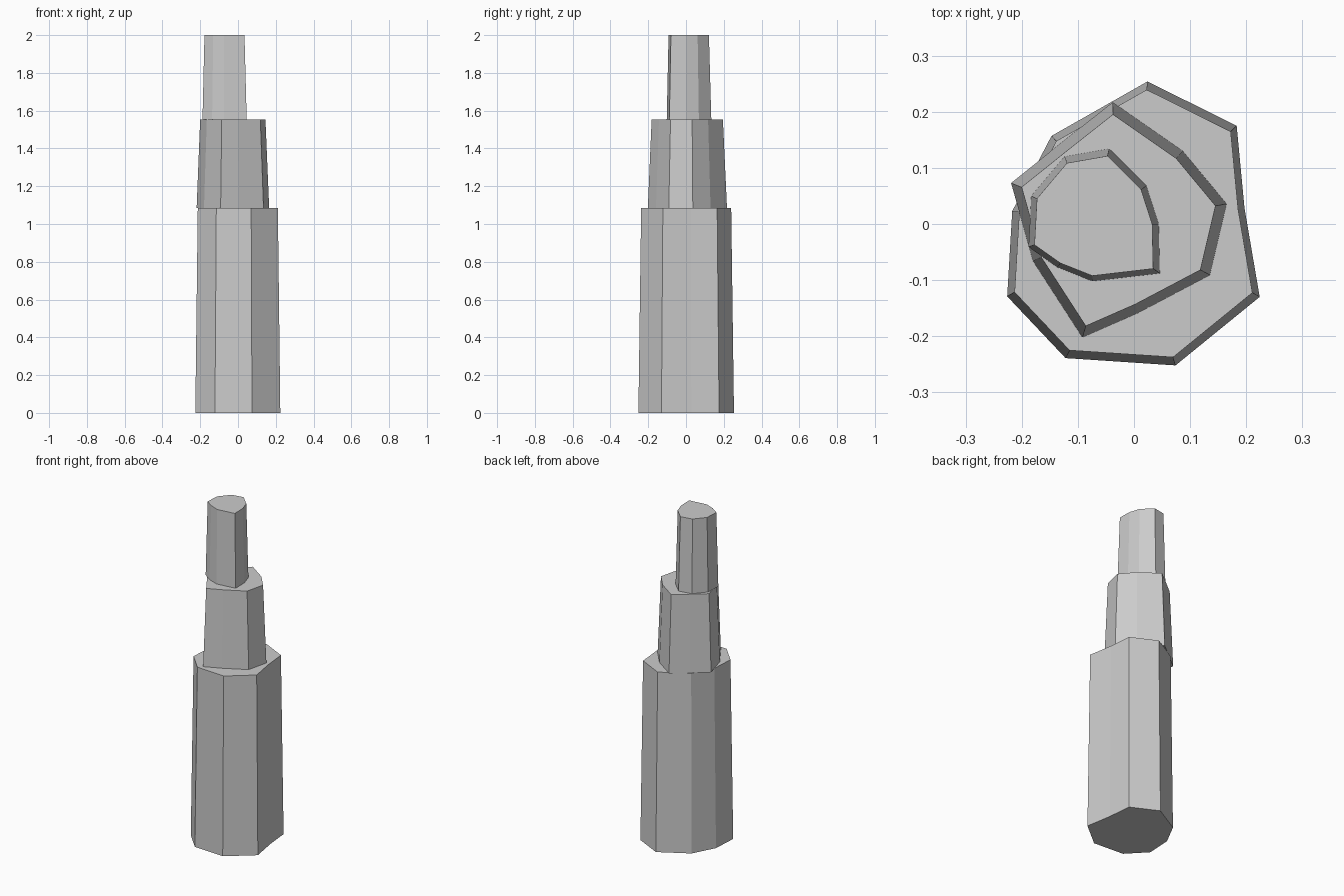
import bpy
import bmesh

if "Cube" in bpy.data.objects:
    bpy.data.objects.remove(bpy.data.objects["Cube"])


def tier(name, outline, z0, z1, scale, cx):
    """Irregular nine-sided block tapering towards (cx, 0) at its top."""
    bm = bmesh.new()
    lower = [bm.verts.new((x, y, z0)) for x, y in outline]
    upper = [bm.verts.new((cx + (x - cx) * scale, y * scale, z1)) for x, y in outline]
    n = len(outline)
    for i in range(n):
        j = (i + 1) % n
        bm.faces.new((lower[i], lower[j], upper[j], upper[i]))
    bm.faces.new(lower)
    bm.faces.new(upper)
    bmesh.ops.recalc_face_normals(bm, faces=bm.faces)
    mesh = bpy.data.meshes.new(name)
    bm.to_mesh(mesh)
    bm.free()
    obj = bpy.data.objects.new(name, mesh)
    bpy.context.collection.objects.link(obj)


# tall bottom column
tier("lower_column", [(0.024, 0.254), (-0.147, 0.157), (-0.217, 0.023),
                      (-0.226, -0.129), (-0.122, -0.239), (0.074, -0.252),
                      (0.224, -0.130), (0.197, 0.028), (0.183, 0.175)],
     0, 1.085, 0.942, 0)

# middle column, slightly overhanging on the left
tier("middle_column", [(-0.038, 0.217), (-0.128, 0.146), (-0.219, 0.073),
                       (-0.180, -0.066), (-0.092, -0.202), (0.006, -0.159),
                       (0.135, -0.091), (0.165, 0.036), (0.087, 0.130)],
     1.085, 1.553, 0.9, -0.032)

# narrow top column
tier("upper_column", [(-0.044, 0.134), (-0.124, 0.120), (-0.183, 0.050),
                      (-0.188, -0.041), (-0.137, -0.077), (-0.074, -0.102),
                      (0.046, -0.088), (0.044, 0.0), (0.022, 0.068)],
     1.553, 2.0, 0.905, -0.077)
